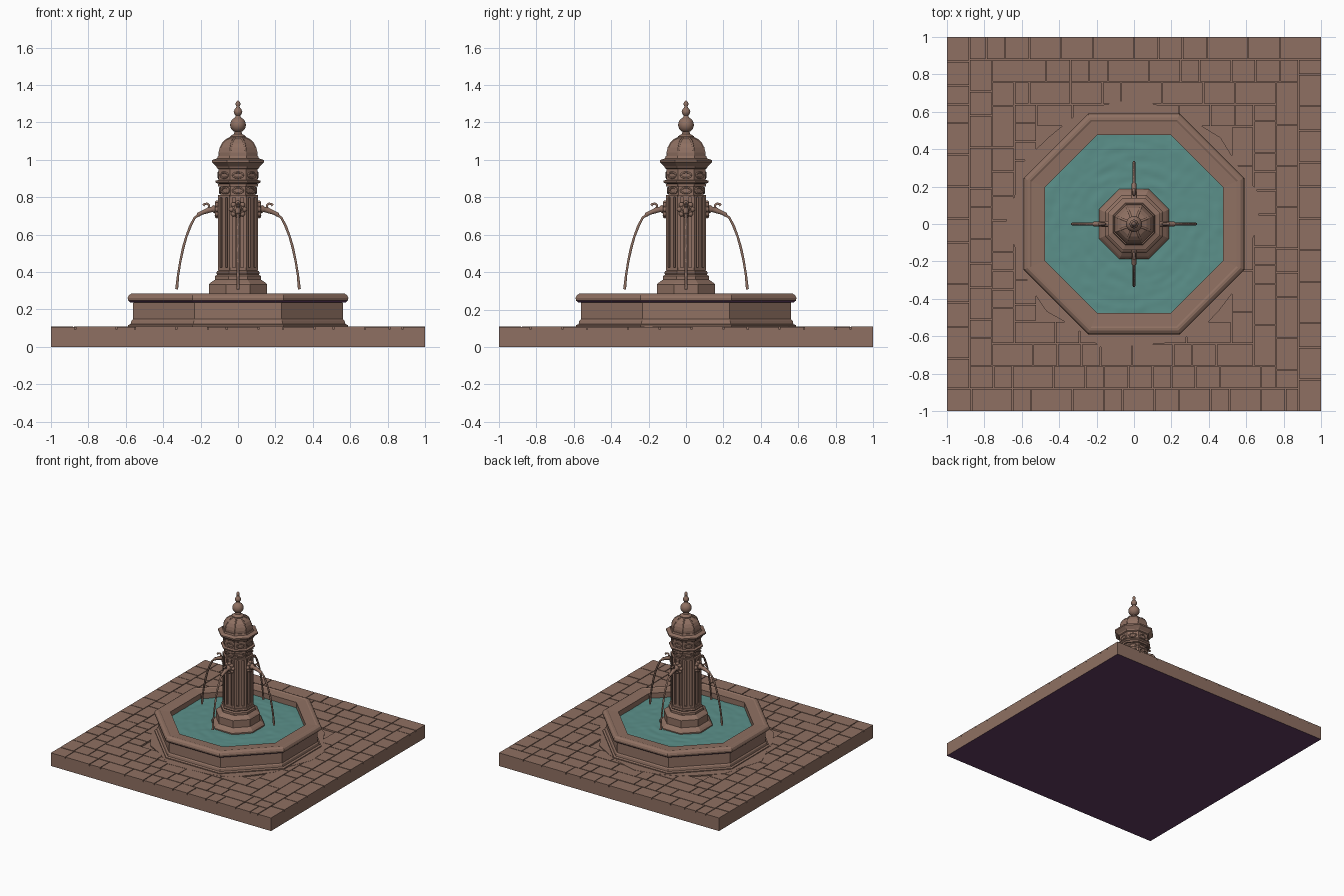
import bpy, bmesh, math, random
from math import pi, sin, cos, tan, radians
from mathutils import Matrix, Vector, noise

if "Cube" in bpy.data.objects:
    bpy.data.objects.remove(bpy.data.objects["Cube"])

random.seed(4)


def material(name, rgb):
    m = bpy.data.materials.new(name)
    m.diffuse_color = (*rgb, 1)
    m.use_nodes = True
    m.node_tree.nodes["Principled BSDF"].inputs["Base Color"].default_value = m.diffuse_color
    return m


STONE = material("brown stone", (0.275, 0.163, 0.122))
WATER = material("teal water", (0.105, 0.28, 0.255))
DARK = material("dark purple underside", (0.115, 0.043, 0.12))


def finish(name, bm, mat=STONE, smooth=False):
    bmesh.ops.recalc_face_normals(bm, faces=bm.faces[:])
    me = bpy.data.meshes.new(name)
    bm.to_mesh(me)
    bm.free()
    me.materials.append(mat)
    ob = bpy.data.objects.new(name, me)
    bpy.context.collection.objects.link(ob)
    if smooth:
        bpy.ops.object.select_all(action='DESELECT')
        ob.select_set(True)
        bpy.context.view_layer.objects.active = ob
        bpy.ops.object.shade_smooth_by_angle(angle=radians(40))
    return ob


def lathe(name, profile, sides=8, closed=False, smooth=False):
    """Turn (apothem, z) points into a prism whose flats face the axes."""
    bm = bmesh.new()
    rings = []
    for r, z in profile:
        r /= cos(pi / sides)
        rings.append([bm.verts.new((r * cos((2 * i + 1) * pi / sides),
                                    r * sin((2 * i + 1) * pi / sides), z)) for i in range(sides)])
    pairs = list(zip(rings, rings[1:]))
    if closed:
        pairs.append((rings[-1], rings[0]))
    else:
        bm.faces.new(rings[0])
        bm.faces.new(rings[-1])
    for a, b in pairs:
        for i in range(sides):
            j = (i + 1) % sides
            bm.faces.new((a[i], a[j], b[j], b[i]))
    return finish(name, bm, smooth=smooth)


def box(bm, lo, hi, turn=Matrix()):
    c = [(a + b) / 2 for a, b in zip(lo, hi)]
    s = [b - a for a, b in zip(lo, hi)]
    bmesh.ops.create_cube(bm, size=1, matrix=turn @ Matrix.Translation(c) @ Matrix.Diagonal((*s, 1)))


def tube(name, pts, radii, turn=0, cyclic=False):
    cu = bpy.data.curves.new(name, 'CURVE')
    cu.dimensions = '3D'
    cu.bevel_depth = 1
    cu.bevel_resolution = 1
    cu.use_fill_caps = True
    sp = cu.splines.new('POLY')
    sp.points.add(len(pts) - 1)
    sp.use_cyclic_u = cyclic
    for p, co, r in zip(sp.points, pts, radii):
        p.co = (*co, 1)
        p.radius = r
    cu.materials.append(STONE)
    ob = bpy.data.objects.new(name, cu)
    bpy.context.collection.objects.link(ob)
    ob.rotation_euler.z = turn
    bpy.ops.object.select_all(action='DESELECT')
    ob.select_set(True)
    bpy.context.view_layer.objects.active = ob
    bpy.ops.object.convert(target='MESH')
    return ob


def darken_below(ob):
    ob.data.materials.append(DARK)
    for p in ob.data.polygons:
        if p.normal.z < -0.7:
            p.material_index = 1


# Ground slab with dark underside
bm = bmesh.new()
box(bm, (-1, -1, 0), (1, 1, 0.094))
darken_below(finish("ground_slab", bm))

# Paving stones in square rings, separated by narrow joints
bm = bmesh.new()
gap = 0.003
for ring in range(4):
    outer = 1 - 0.12 * ring
    inner = outer - 0.12
    for side in range(4):
        turn = Matrix.Rotation(side * pi / 2, 4, 'Z')
        x = -outer
        while x < inner - 0.001:
            nx = x + random.choice((0.1, 0.13, 0.17, 0.22))
            if nx > inner - 0.07:
                nx = inner
            edge = 0 if ring == 0 else gap
            box(bm, (x + (gap if x > -outer else edge), -outer + edge, 0.09),
                (nx - gap, -inner - gap, 0.108 + random.uniform(-0.001, 0.0005)), turn)
            x = nx
finish("paving_stones", bm)

# Irregular worn apron around the basin
bm = bmesh.new()
rim = []
for i in range(24):
    a = 2 * pi * i / 24
    r = random.uniform(0.62, 0.69)
    rim.append((r * cos(a), r * sin(a)))
low = [bm.verts.new((x, y, 0.1)) for x, y in rim]
top = [bm.verts.new((x, y, 0.109)) for x, y in rim]
bm.faces.new(top)
for i in range(24):
    j = (i + 1) % 24
    bm.faces.new((low[i], low[j], top[j], top[i]))
finish("worn_apron", bm)

# Octagonal basin wall with base moulding and overhanging rim
basin = lathe("basin_wall", [
    (0.475, 0.1), (0.588, 0.1), (0.588, 0.116), (0.574, 0.122), (0.57, 0.14), (0.562, 0.148),
    (0.56, 0.238), (0.576, 0.238), (0.588, 0.248), (0.59, 0.262), (0.584, 0.276),
    (0.57, 0.285), (0.556, 0.286), (0.548, 0.282), (0.476, 0.278)], closed=True)
darken_below(basin)

# Rippled water, a grid trimmed to the octagon
bm = bmesh.new()
bmesh.ops.create_grid(bm, x_segments=70, y_segments=70, size=0.5)
for i in range(8):
    n = Vector((cos(i * pi / 4), sin(i * pi / 4), 0))
    bmesh.ops.bisect_plane(bm, geom=bm.verts[:] + bm.edges[:] + bm.faces[:],
                           plane_co=n * 0.48, plane_no=n, clear_outer=True)
for v in bm.verts:
    a = math.atan2(v.co.y, v.co.x)
    p = Vector((v.co.length * 28, 2 * cos(a), 2 * sin(a)))
    v.co.z = 0.236 + 0.003 * noise.noise(p) + 0.002 * noise.noise(v.co * 20)
finish("basin_water", bm, WATER, smooth=True)

# Column: pedestal, shaft, band, frieze and cornice
lathe("pedestal", [(0.188, 0.2), (0.188, 0.245), (0.175, 0.26), (0.156, 0.275), (0.156, 0.333),
                   (0.148, 0.342), (0.13, 0.355), (0.122, 0.36), (0.122, 0.378), (0.112, 0.386),
                   (0.116, 0.394), (0.112, 0.405), (0.095, 0.41)])
lathe("shaft", [(0.094, 0.4), (0.094, 0.87), (0.112, 0.874), (0.12, 0.88), (0.12, 0.888),
                (0.104, 0.893), (0.104, 0.95), (0.112, 0.955), (0.116, 0.965), (0.134, 0.982),
                (0.14, 0.987), (0.14, 0.998), (0.125, 1.003), (0.112, 1.008), (0.108, 1.02)])

# Raised ribs and panel frames on all eight shaft faces
bm = bmesh.new()
for i in range(8):
    turn = Matrix.Rotation(i * pi / 4, 4, 'Z')
    for y in (-0.037, 0, 0.037):
        w = 0.008 if abs(y) > 0.02 else 0.013
        box(bm, (0.085, y - w, 0.425), (0.108, y + w, 0.8), turn)
    for z0, z1 in ((0.408, 0.425), (0.8, 0.812), (0.858, 0.872)):
        box(bm, (0.085, -0.044, z0), (0.108, 0.044, z1), turn)
finish("shaft_ribs", bm)

# Oval medallions on the frieze and upper shaft
for i in range(8):
    for z, x in ((0.918, 0.104), (0.836, 0.096)):
        oval = [(x, 0.028 * cos(t * pi / 8), z + 0.015 * sin(t * pi / 8)) for t in range(16)]
        tube("oval_medallion", oval, [0.005] * 16, i * pi / 4, True)

# Dome with ribs along its corners
dome = [(0.103, 1.015), (0.103, 1.04), (0.097, 1.065), (0.085, 1.088), (0.066, 1.106), (0.042, 1.118)]
lathe("dome", dome)
k = 1 / cos(pi / 8)
for i in range(8):
    tube("dome_rib", [(r * k - 0.005, 0, z) for r, z in dome], [0.006] * len(dome), (2 * i + 1) * pi / 8)

# Round finial: collar, ball and tip
ball = [(0.042 * cos(radians(a)), 1.187 + 0.042 * sin(radians(a))) for a in range(-65, 66, 13)]
lathe("finial", [(0.044, 1.112), (0.044, 1.124), (0.034, 1.132), (0.022, 1.138), (0.02, 1.147)] + ball +
      [(0.014, 1.23), (0.013, 1.238), (0.021, 1.248), (0.023, 1.258), (0.018, 1.27), (0.01, 1.278),
       (0.009, 1.286), (0.013, 1.294), (0.012, 1.304), (0.006, 1.314), (0.001, 1.318)], 20, smooth=True)

# Four rosettes, spouts, handles and falling streams
for i in range(4):
    turn = i * pi / 2
    bm = bmesh.new()
    spin = Matrix.Rotation(turn, 4, 'Z')
    bmesh.ops.create_uvsphere(bm, u_segments=16, v_segments=8, radius=1, matrix=spin @
                              Matrix.Translation((0.106, 0, 0.735)) @ Matrix.Diagonal((0.022, 0.04, 0.04, 1)))
    for p in range(8):
        a = p * pi / 4
        bmesh.ops.create_uvsphere(bm, u_segments=10, v_segments=6, radius=1, matrix=spin @
                                  Matrix.Translation((0.112, 0.034 * cos(a), 0.735 + 0.034 * sin(a))) @
                                  Matrix.Diagonal((0.013, 0.014, 0.014, 1)))
    finish("rosette", bm, smooth=True)
    tube("spout", [(0.1, 0, 0.735), (0.13, 0, 0.737), (0.14, 0, 0.735), (0.16, 0, 0.73), (0.185, 0, 0.72),
                   (0.195, 0, 0.716), (0.215, 0, 0.705)],
         [0.022, 0.024, 0.016, 0.017, 0.013, 0.012, 0.013], turn)
    tube("spout_handle", [(0.155, 0, 0.735), (0.156, 0, 0.758), (0.165, 0, 0.766), (0.178, 0, 0.764),
                          (0.186, 0, 0.757)], [0.008, 0.007, 0.007, 0.007, 0.009], turn)
    tube("water_stream", [(0.205, 0, 0.71), (0.232, 0, 0.69), (0.255, 0, 0.645), (0.276, 0, 0.59),
                          (0.293, 0, 0.53), (0.308, 0, 0.46), (0.32, 0, 0.386), (0.328, 0, 0.308)],
         [0.009, 0.007, 0.008, 0.007, 0.008, 0.007, 0.007, 0.009], turn)
